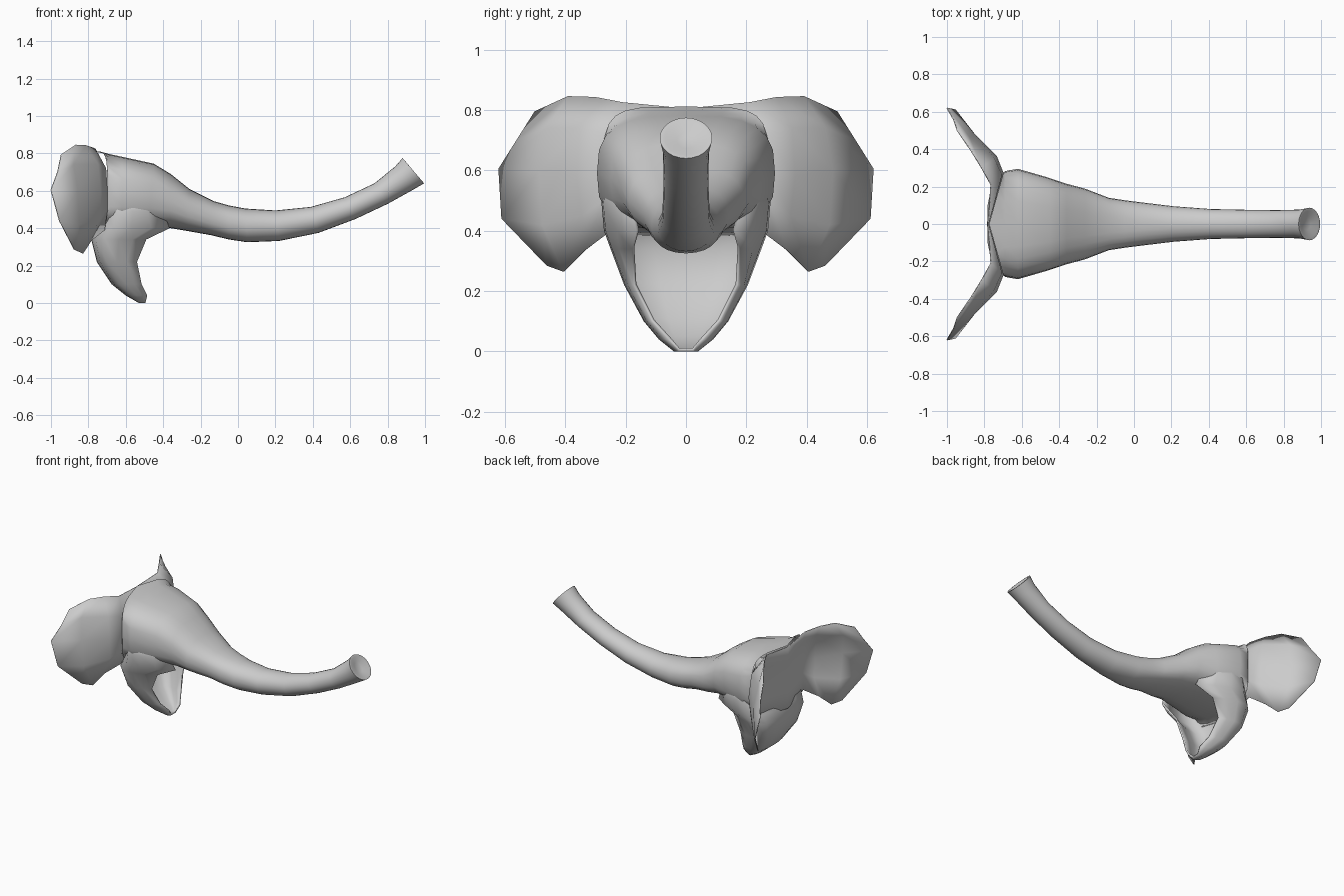
import bpy, math

if "Cube" in bpy.data.objects:
    bpy.data.objects.remove(bpy.data.objects["Cube"])

grey = bpy.data.materials.new("skin grey")
grey.diffuse_color = (0.6, 0.6, 0.6, 1)
grey.use_nodes = True
grey.node_tree.nodes["Principled BSDF"].inputs["Base Color"].default_value = grey.diffuse_color


def make(name, verts, faces, mods=(), angle=50):
    mesh = bpy.data.meshes.new(name)
    mesh.from_pydata(verts, [], faces)
    mesh.materials.append(grey)
    obj = bpy.data.objects.new(name, mesh)
    bpy.context.collection.objects.link(obj)
    for kind, settings in mods:
        mod = obj.modifiers.new(kind.title(), kind)
        for key, value in settings.items():
            setattr(mod, key, value)
    bpy.ops.object.select_all(action='DESELECT')
    obj.select_set(True)
    bpy.context.view_layer.objects.active = obj
    bpy.ops.object.shade_smooth_by_angle(angle=math.radians(angle))
    return obj


def grid_faces(rows, cols, closed=False):
    span = cols if closed else cols - 1
    return [(r * cols + c, r * cols + (c + 1) % cols,
             (r + 1) * cols + (c + 1) % cols, (r + 1) * cols + c)
            for r in range(rows - 1) for c in range(span)]


# Head and trunk: rings as top x, top z, bottom x, bottom z, half width, squareness
rings = [
    (-.775, .812, -.775, .39, .272, 4.5), (-.69, .797, -.69, .40, .283, 3.2),
    (-.62, .782, -.62, .40, .295, 3), (-.45, .745, -.48, .40, .25, 2.8),
    (-.36, .69, -.36, .40, .215, 2.6), (-.26, .61, -.27, .385, .19, 2.5),
    (-.13, .545, -.14, .362, .14, 2.5), (-.05, .522, -.05, .34, .127, 2.4),
    (.04, .505, .05, .325, .115, 2.2), (.20, .495, .22, .332, .095, 2),
    (.39, .514, .43, .375, .08, 2), (.57, .565, .63, .45, .076, 2),
    (.73, .64, .80, .53, .074, 2), (.84, .73, .935, .605, .077, 2),
    (.88, .775, .995, .64, .087, 2),
    # dimpled trunk tip
    (.89, .764, .985, .651, .07, 2), (.90, .725, .945, .672, .03, 2),
]
SIDES = 24
verts = []
for n, (xt, zt, xb, zb, hw, power) in enumerate(rings):
    for i in range(SIDES):
        a = math.tau * i / SIDES
        c, s = math.cos(a), math.sin(a)
        up = math.copysign(abs(c) ** (2 / power), c)
        y = -hw * math.copysign(abs(s) ** (2 / power), s)
        t = (1 - up) / 2
        # the rear rim bends forward at the sides to follow the ears
        x = xt + .28 * abs(y) if n == 0 else xt + (xb - xt) * t
        verts.append((x, y, zt + (zb - zt) * t))
faces = grid_faces(len(rings), SIDES, True)
last = (len(rings) - 1) * SIDES
faces.append(tuple(range(last, last + SIDES)))
make("head_and_trunk", verts, faces)

# Lower jaw: levels as z, front x, front half width, back x, half width
levels = [
    (.57, -.42, .17, -.70, .265), (.49, -.40, .185, -.73, .28),
    (.40, -.365, .165, -.765, .272),
    (.34, -.49, .18, -.785, .25), (.22, -.54, .175, -.755, .205),
    (.10, -.515, .115, -.675, .14), (.04, -.485, .06, -.60, .09),
    (.0, -.495, .025, -.53, .04),
]
verts = []
for z, xf, yf, xb, hw in levels:
    half = [(0, yf), (.25, yf * .4 + hw * .6), (.5, hw * .98), (.75, hw),
            (.92, hw * .8), (.99, hw * .42)]
    side = [(xf + (xb - xf) * t, y, z) for t, y in half]
    verts += side + [(xb, 0, z)] + [(x, -y, z) for x, y, z in reversed(side)]
cols = 13
faces = grid_faces(len(levels), cols)
faces.append(tuple(range((len(levels) - 1) * cols, len(levels) * cols)))
make("lower_jaw", verts, faces,
     [('SOLIDIFY', {'thickness': .012, 'offset': 1})], 70)

# Ears with the back wall joining them: columns from the middle out to the rim
columns = [
    [(-.78, 0, .805), (-.78, 0, .71), (-.78, 0, .6), (-.78, 0, .5), (-.78, 0, .38)],
    [(-.765, .21, .825), (-.708, .262, .72), (-.70, .272, .6), (-.70, .274, .5), (-.715, .262, .39)],
    [(-.815, .30, .842), (-.75, .35, .74), (-.735, .36, .58), (-.74, .345, .45), (-.785, .335, .335)],
    [(-.87, .39, .845), (-.88, .46, .74), (-.86, .485, .60), (-.85, .475, .42), (-.83, .405, .265)],
    [(-.945, .50, .795), (-.965, .56, .70), (-1, .62, .605), (-.955, .61, .44), (-.875, .46, .285)],
]
make("ears", [p for col in columns for p in col], grid_faces(5, 5),
     [('MIRROR', {'use_axis': (False, True, False)}),
      ('SOLIDIFY', {'thickness': .006, 'offset': 0})], 80)
